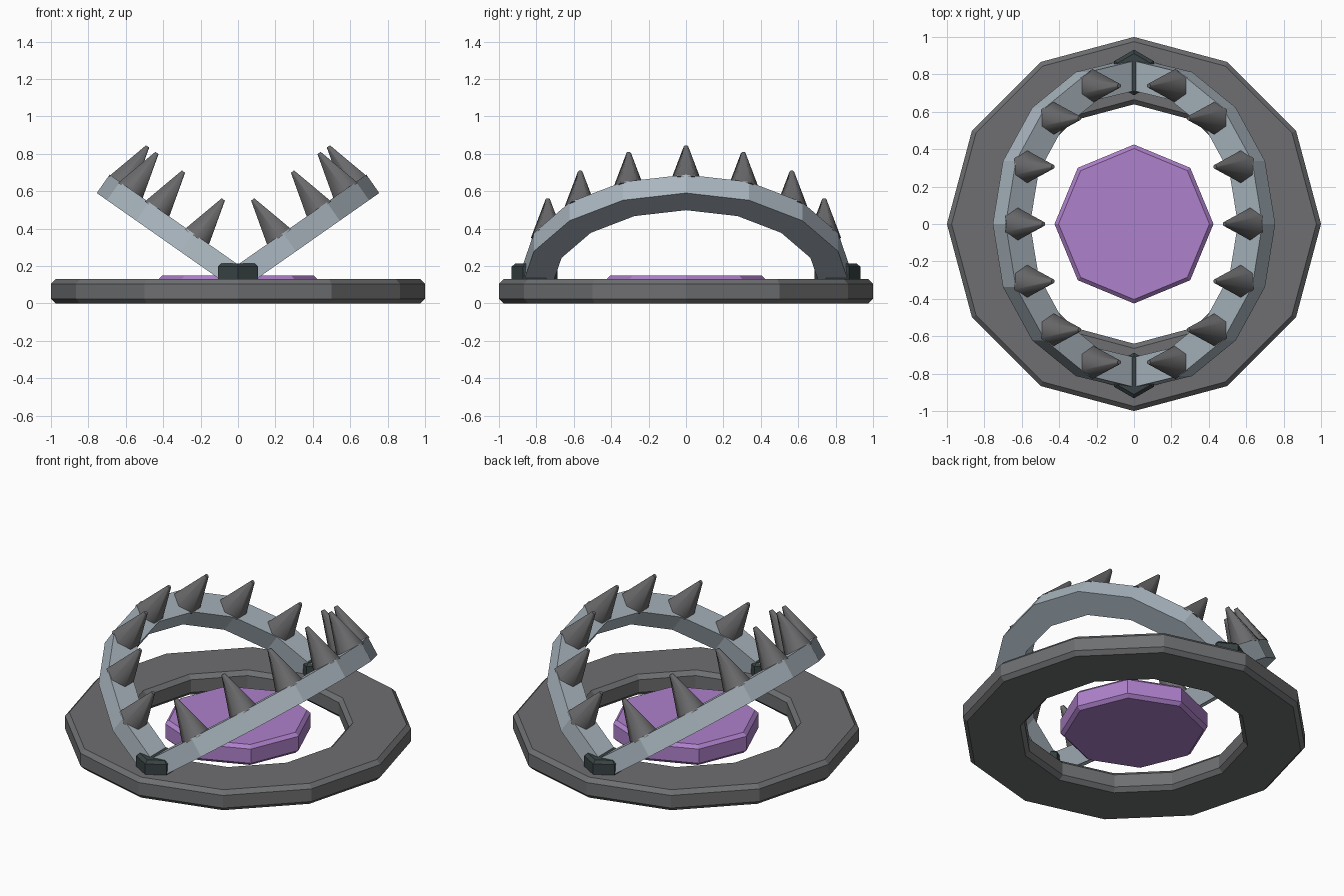
import bpy, bmesh, math
from mathutils import Matrix, Vector

if "Cube" in bpy.data.objects:
    bpy.data.objects.remove(bpy.data.objects["Cube"])


def material(name, rgb):
    m = bpy.data.materials.new(name)
    lin = [((c / 255 + 0.055) / 1.055) ** 2.4 for c in rgb]
    m.diffuse_color = (*lin, 1)
    m.use_nodes = True
    m.node_tree.nodes["Principled BSDF"].inputs["Base Color"].default_value = m.diffuse_color
    return m


IRON = material("iron grey", (110, 111, 113))
STEEL = material("pale steel", (170, 182, 191))
TOOTH = material("tooth grey", (106, 106, 108))
DARK = material("dark hinge", (56, 66, 67))
PURPLE = material("purple plate", (174, 129, 203))


def finish(name, bm, mat, bevel=0):
    bmesh.ops.recalc_face_normals(bm, faces=bm.faces)
    me = bpy.data.meshes.new(name)
    bm.to_mesh(me)
    bm.free()
    me.materials.append(mat)
    ob = bpy.data.objects.new(name, me)
    bpy.context.collection.objects.link(ob)
    if bevel:
        mod = ob.modifiers.new("chamfer", "BEVEL")
        mod.width = bevel
        mod.segments = 1
        mod.limit_method = "ANGLE"
        mod.angle_limit = math.radians(65)
    return ob


def sweep(bm, profile, angles, closed):
    """Sweep an (r, z) profile around z; angle 0 points along +x."""
    rings = [[bm.verts.new((r * math.cos(a), r * math.sin(a), z)) for r, z in profile]
             for a in angles]
    n, k = len(rings), len(profile)
    for i in range(n if closed else n - 1):
        a, b = rings[i], rings[(i + 1) % n]
        for j in range(k):
            bm.faces.new((a[j], b[j], b[(j + 1) % k], a[(j + 1) % k]))
    if not closed:
        bm.faces.new(rings[0])
        bm.faces.new(rings[-1])


def prism(name, sides, r, z0, z1, x, y, mat, bevel):
    """Upright prism with a corner pointing along +y."""
    bm = bmesh.new()
    rows = [[bm.verts.new((x + r * math.sin(math.tau * i / sides),
                           y + r * math.cos(math.tau * i / sides), z))
             for i in range(sides)] for z in (z0, z1)]
    for row in rows:
        bm.faces.new(row)
    for i in range(sides):
        j = (i + 1) % sides
        bm.faces.new((rows[0][i], rows[0][j], rows[1][j], rows[1][i]))
    return finish(name, bm, mat, bevel)


# Base ring with chamfered rims
bm = bmesh.new()
c = 0.025
sweep(bm, [(1 - c, 0), (1, c), (1, 0.13 - c), (1 - c, 0.13),
           (0.64 + c, 0.13), (0.64, 0.13 - c), (0.64, c), (0.64 + c, 0)],
      [math.tau * i / 12 for i in range(12)], True)
finish("base_ring", bm, IRON)

# Trigger plate
prism("trigger_plate", 8, 0.425, 0.02, 0.15, 0, 0, PURPLE, 0.02)

# Hinges
for side, y in (("front", -0.81), ("back", 0.81)):
    prism(side + "_hinge", 6, 0.122, 0.10, 0.215, 0, y, DARK, 0.018)

# Jaws with teeth
for side, turn in (("right", 0), ("left", math.pi)):
    place = (Matrix.Translation((0, 0, 0.135)) @ Matrix.Rotation(turn, 4, "Z")
             @ Matrix.Rotation(math.radians(-35), 4, "Y"))
    bm = bmesh.new()
    sweep(bm, [(0.72, -0.06), (0.88, -0.06), (0.88, 0.06), (0.72, 0.06)],
          [math.pi * (i / 8 - 0.5) for i in range(9)], False)
    bm.transform(place)
    finish(side + "_jaw", bm, STEEL)

    bm = bmesh.new()
    for i in range(1, 8):
        a = math.pi * (i / 8 - 0.5)
        spot = Matrix.Translation((0.8 * math.cos(a), 0.8 * math.sin(a), 0.175))
        bmesh.ops.create_cone(bm, cap_ends=True, segments=6, radius1=0.09, radius2=0.012,
                              depth=0.25,
                              matrix=place @ spot @ Matrix.Rotation(math.pi / 2, 4, "Z"))
    # Orient each tooth so a corner points along the hinge axis
    first = bm.verts[:] and list(bm.verts)[:12]
    base = [v.co for v in first]
    reach = max(v.y for v in base) - min(v.y for v in base)
    if reach < 0.17:
        for i in range(7):
            a = math.pi * ((i + 1) / 8 - 0.5)
            mid = Vector((0.8 * math.cos(a), 0.8 * math.sin(a), 0))
            spin = (place @ Matrix.Translation(mid) @ Matrix.Rotation(math.pi / 6, 4, "Z")
                    @ Matrix.Translation(-mid) @ place.inverted())
            bmesh.ops.transform(bm, matrix=spin, verts=list(bm.verts)[i * 12:i * 12 + 12])
    # Smooth sides, sharp caps
    for f in bm.faces:
        f.smooth = len(f.verts) == 4
    for e in bm.edges:
        e.smooth = all(len(f.verts) == 4 for f in e.link_faces)
    finish(side + "_teeth", bm, TOOTH)
